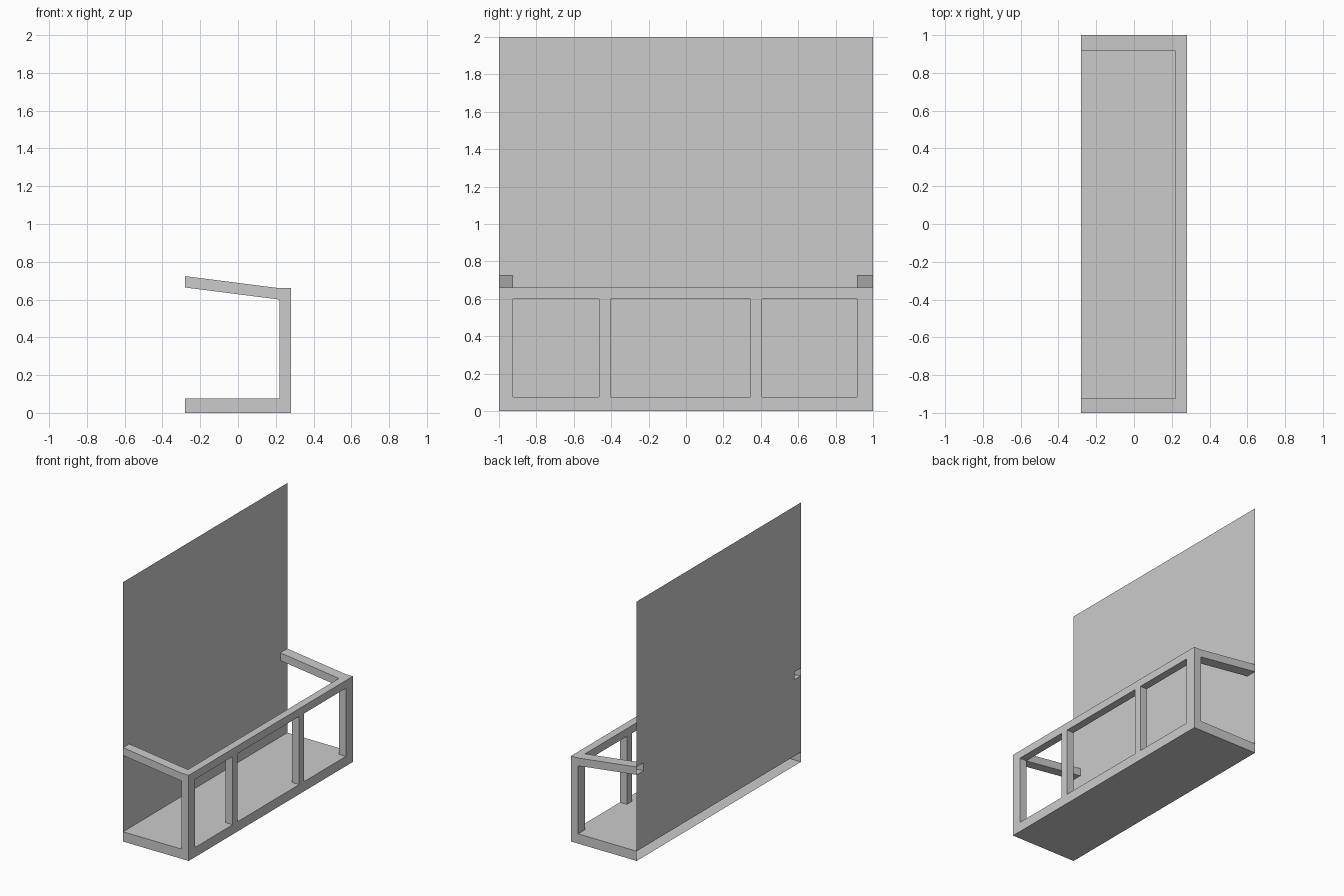
import bpy, bmesh

if "Cube" in bpy.data.objects:
    bpy.data.objects.remove(bpy.data.objects["Cube"])

BACK, INNER, FRONT = -0.28, 0.22, 0.28
YS = [-1, -0.925, -0.465, -0.405, 0.345, 0.405, 0.915, 1]
ZS = [0, 0.075, 0.6, 0.66]
RISE = 0.064  # arms climb towards the wall


def make_object(name, faces):
    bm = bmesh.new()
    for f in faces:
        bm.faces.new([bm.verts.new(p) for p in f])
    bmesh.ops.remove_doubles(bm, verts=bm.verts, dist=0.0005)
    bmesh.ops.recalc_face_normals(bm, faces=bm.faces)
    bmesh.ops.dissolve_limit(bm, angle_limit=0.01, verts=bm.verts, edges=bm.edges)
    me = bpy.data.meshes.new(name)
    bm.to_mesh(me)
    bm.free()
    ob = bpy.data.objects.new(name, me)
    bpy.context.collection.objects.link(ob)


def cell(x0, x1, i, j, rise=0):
    """Six faces of one grid cell; its rear end may be lifted."""
    y, z = YS[i:i + 2], ZS[j:j + 2]
    p = lambda a, b, c: ((x0, x1)[a], y[b], z[c] + (0 if a else rise))
    for a in (0, 1):
        yield [p(a, 0, 0), p(a, 1, 0), p(a, 1, 1), p(a, 0, 1)]
        yield [p(0, a, 0), p(1, a, 0), p(1, a, 1), p(0, a, 1)]
        yield [p(0, 0, a), p(1, 0, a), p(1, 1, a), p(0, 1, a)]


# Balcony frame: front lattice, floor slab and two sloping arms as one shell
n = len(YS) - 1
faces = []
for i in range(n):
    for j in range(3):
        if j != 1 or i % 2 == 0:
            faces += cell(INNER, FRONT, i, j)
    faces += cell(BACK, INNER, i, 0)
for i in (0, n - 1):
    faces += cell(BACK, INNER, i, 2, RISE)

# Drop faces shared by two cells and leave the wall side open
keys = [frozenset(f) for f in faces]
shell = [f for f, k in zip(faces, keys)
         if keys.count(k) == 1 and any(p[0] != BACK for p in f)]
make_object("balcony_frame", shell)

# Thin wall with openings where the arms and the slab meet it
wy = [YS[0], YS[1], YS[-2], YS[-1]]
wz = [ZS[1], ZS[2] + RISE, ZS[3] + RISE, 2]
wall = [[(BACK, wy[i], wz[j]), (BACK, wy[i + 1], wz[j]),
         (BACK, wy[i + 1], wz[j + 1]), (BACK, wy[i], wz[j + 1])]
        for i in range(3) for j in range(3) if not (j == 1 and i != 1)]
make_object("back_wall", wall)
